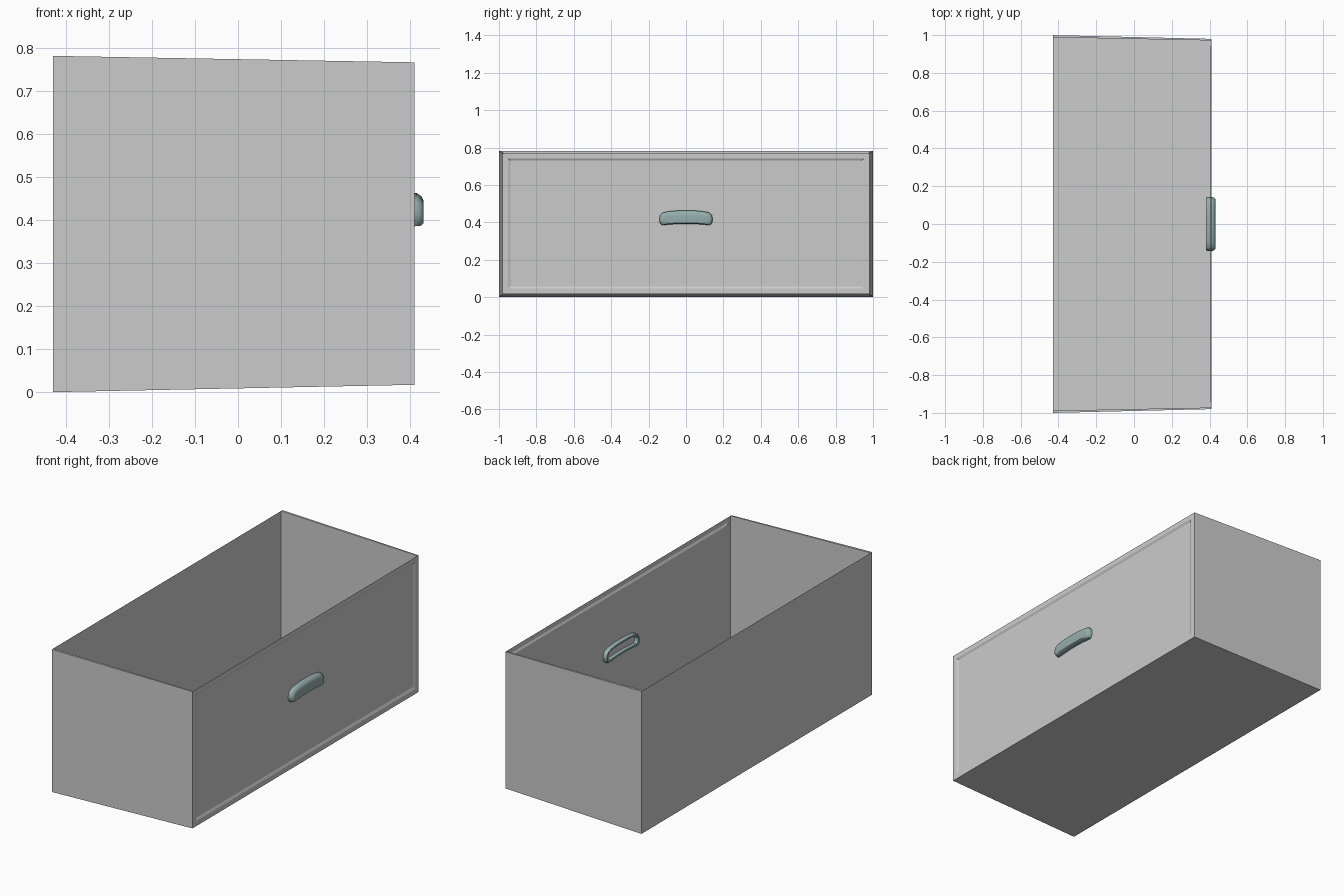
import bpy
import math

if "Cube" in bpy.data.objects:
    bpy.data.objects.remove(bpy.data.objects["Cube"])

XB, XF = -0.43, 0.41          # plain end and panel end of the drawer
WALL = 0.012


def rect(x, hy, z0, z1):
    return [(x, -hy, z0), (x, hy, z0), (x, hy, z1), (x, -hy, z1)]


def loft(name, rings, skip=(), cap_start=False, cap_end=False):
    """Bridge matching closed rings (counter-clockwise seen from +x)."""
    n = len(rings[0])
    verts = [v for r in rings for v in r]
    faces = []
    for k in range(len(rings) - 1):
        for i in range(n):
            if i in skip:
                continue
            j = (i + 1) % n
            faces.append((k * n + i, k * n + j, (k + 1) * n + j, (k + 1) * n + i))
    if cap_start:
        faces.append(tuple(reversed(range(n))))
    if cap_end:
        faces.append(tuple(range((len(rings) - 1) * n, len(rings) * n)))
    me = bpy.data.meshes.new(name)
    me.from_pydata(verts, [], faces)
    me.update()
    ob = bpy.data.objects.new(name, me)
    bpy.context.collection.objects.link(ob)
    return ob


# Tapered open-topped box: thin sheets, closed at the plain end
loft("drawer_box", [rect(XB, 1.0, 0.0, 0.782), rect(XF, 0.98, 0.017, 0.767)],
     skip=(2,), cap_start=True)

# Inner skins and rims of the two side walls
for s, name in ((-1, "side_lining_near"), (1, "side_lining_far")):
    bi, fi = s * (1.0 - WALL), s * (0.98 - WALL * 0.7)
    verts = [(XB, bi, 0.0), (XF, fi, 0.017), (XF, fi, 0.767), (XB, bi, 0.782),
             (XB, s * 1.0, 0.782), (XF, s * 0.98, 0.767)]
    faces = [(0, 1, 2, 3), (3, 2, 5, 4)]
    if s < 0:
        faces = [f[::-1] for f in faces]
    me = bpy.data.meshes.new(name)
    me.from_pydata(verts, [], faces)
    bpy.context.collection.objects.link(bpy.data.objects.new(name, me))

# Panel with flat border, bevelled step and recessed field
loft("front_panel", [rect(XF, 0.98, 0.017, 0.767),
                     rect(XF, 0.953, 0.045, 0.741),
                     rect(XF - 0.006, 0.938, 0.058, 0.730)], cap_end=True)

# Handle: gently arched outline, domed outside, hollow at the back
half = [(0.05, 0.391), (0.10, 0.387), (0.130, 0.385), (0.140, 0.397),
        (0.143, 0.418), (0.138, 0.439), (0.125, 0.451), (0.10, 0.458), (0.05, 0.463)]
outline = [(0, 0.392)] + half + [(0, 0.464)] + [(-y, z) for y, z in reversed(half)]


def handle_ring(x, inset, drop=0.0):
    """Outline moved inwards by inset on all sides."""
    zc = 0.425
    return [(x, y * (1 - inset / 0.143), zc + (z - zc) * (1 - inset / 0.039) - drop)
            for y, z in outline]


handle = loft("handle", [
    handle_ring(0.403, 0.012),
    handle_ring(0.381, 0.012),
    handle_ring(0.380, 0.002),
    handle_ring(0.400, 0.000),
    handle_ring(0.416, 0.001),
    handle_ring(0.426, 0.005, 0.003),
    handle_ring(0.431, 0.012, 0.005),
    handle_ring(0.432, 0.024, 0.006)], cap_end=True)
mat = bpy.data.materials.new("handle_finish")
mat.diffuse_color = (0.30, 0.42, 0.42, 1)
mat.use_nodes = True
mat.node_tree.nodes["Principled BSDF"].inputs["Base Color"].default_value = mat.diffuse_color
handle.data.materials.append(mat)
bpy.context.view_layer.objects.active = handle
handle.select_set(True)
bpy.ops.object.shade_smooth_by_angle(angle=math.radians(40))
